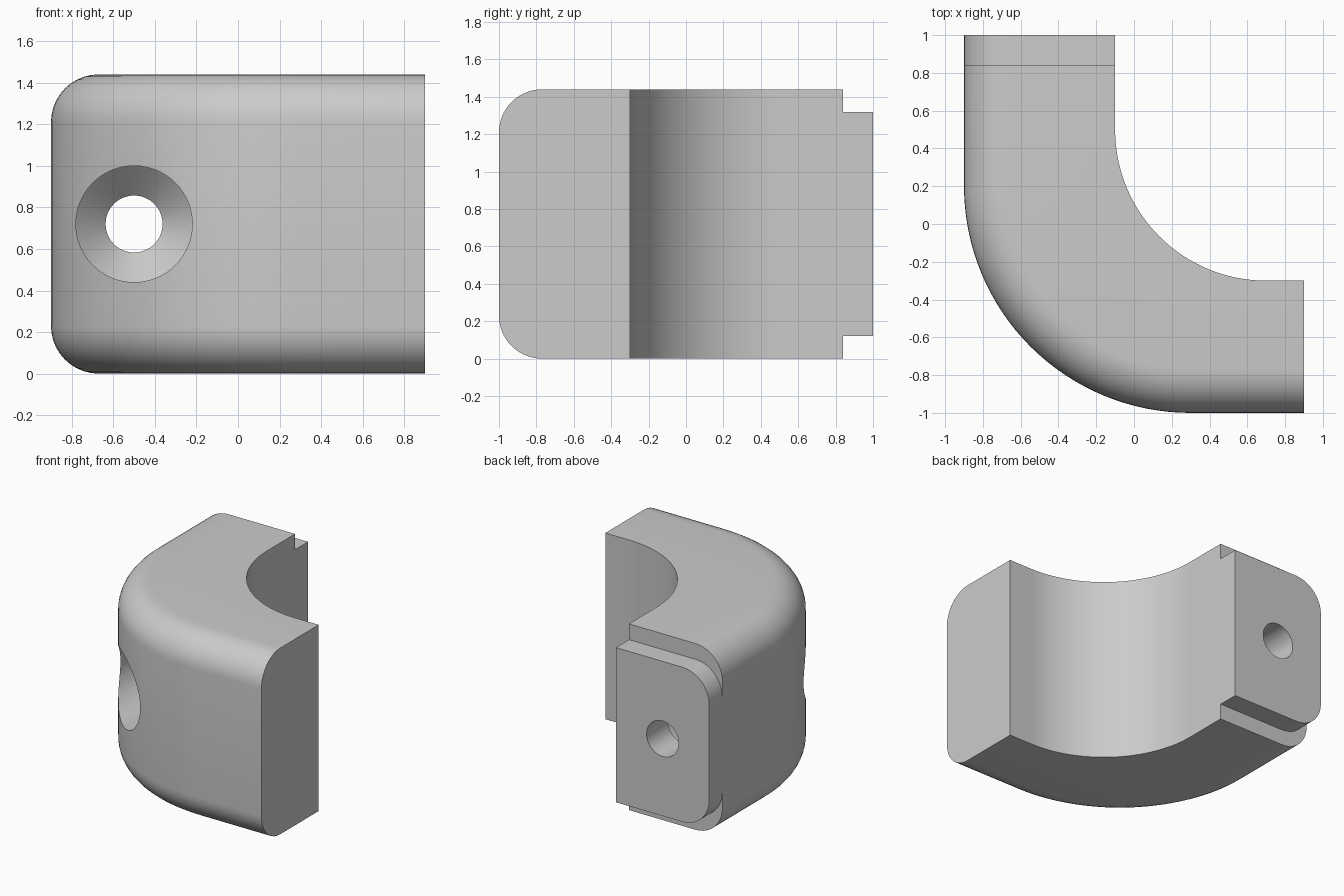
import bpy, bmesh
from math import sin, cos, pi, radians
from mathutils import Vector

old = bpy.data.objects.get("Cube")
if old:
    bpy.data.objects.remove(old, do_unlink=True)

HEIGHT, FILLET = 1.44, 0.23
SHOULDER_Y, STEP = 0.84, 0.122
ARC_STEPS, FILLET_STEPS, SIDES = 32, 10, 64

grey = bpy.data.materials.new("plain grey")
grey.use_nodes = True
grey.diffuse_color = (0.6, 0.6, 0.6, 1)
grey.node_tree.nodes["Principled BSDF"].inputs["Base Color"].default_value = grey.diffuse_color


def loft(name, rings):
    """Skin a row of closed rings and cap both ends."""
    bm = bmesh.new()
    rows = [[bm.verts.new(p) for p in ring] for ring in rings]
    for a, b in zip(rows, rows[1:]):
        for i in range(len(a)):
            j = (i + 1) % len(a)
            bm.faces.new((a[i], a[j], b[j], b[i]))
    bm.faces.new(rows[0])
    bm.faces.new(rows[-1])
    bmesh.ops.recalc_face_normals(bm, faces=bm.faces)
    mesh = bpy.data.meshes.new(name)
    bm.to_mesh(mesh)
    bm.free()
    mesh.materials.append(grey)
    obj = bpy.data.objects.new(name, mesh)
    bpy.context.collection.objects.link(obj)
    return obj


def section(inner, outer, normal, low=0.0, high=HEIGHT):
    """Wall cross-section: square inner edges, rounded outer edges."""
    pts = [Vector((*inner, high)), Vector((*inner, low))]
    angles = [pi / 2 * i / FILLET_STEPS for i in range(FILLET_STEPS + 1)]
    for a in angles:
        p = Vector(outer) - Vector(normal) * FILLET * (1 - sin(a))
        pts.append(Vector((*p, low + FILLET * (1 - cos(a)))))
    for a in reversed(angles):
        p = Vector(outer) - Vector(normal) * FILLET * (1 - sin(a))
        pts.append(Vector((*p, high - FILLET * (1 - cos(a)))))
    return pts


# Tongue at the back end, then the shoulder of the curved wall
left = (-1, 0)
rings = [section((-0.101, y), (-0.899, y), left, STEP, HEIGHT - STEP)
         for y in (1, SHOULDER_Y)]
rings.append(section((-0.1, SHOULDER_Y), (-0.9, SHOULDER_Y), left))

# Curved bend: inner and outer arcs have their own centres
for i in range(ARC_STEPS + 1):
    a = pi / 2 * i / ARC_STEPS
    n = Vector((-cos(a), -sin(a)))
    rings.append(section(Vector((0.7, 0.5)) + n * 0.8,
                         Vector((0.3, 0.2)) + n * 1.2, n))

# Straight end of the front leg
rings.append(section((0.9, -0.3), (0.9, -1), (0, -1)))
body = loft("corner_bracket", rings)

# Wide screw shaft, conical seat and narrow bore
bore = loft("screw_hole_cutter", [
    [(-0.5 + r * cos(2 * pi * i / SIDES), y, HEIGHT / 2 + r * sin(2 * pi * i / SIDES))
     for i in range(SIDES)]
    for r, y in ((0.28, -1.2), (0.28, 0.6), (0.137, 0.74), (0.137, 1.2))])
bore.hide_render = True

cut = body.modifiers.new("screw_hole", "BOOLEAN")
cut.operation = "DIFFERENCE"
cut.solver = "EXACT"
cut.object = bore
bpy.ops.object.select_all(action="DESELECT")
body.select_set(True)
bpy.context.view_layer.objects.active = body
bpy.ops.object.modifier_apply(modifier=cut.name)
bpy.data.objects.remove(bore, do_unlink=True)

bpy.ops.object.shade_smooth_by_angle(angle=radians(30))
